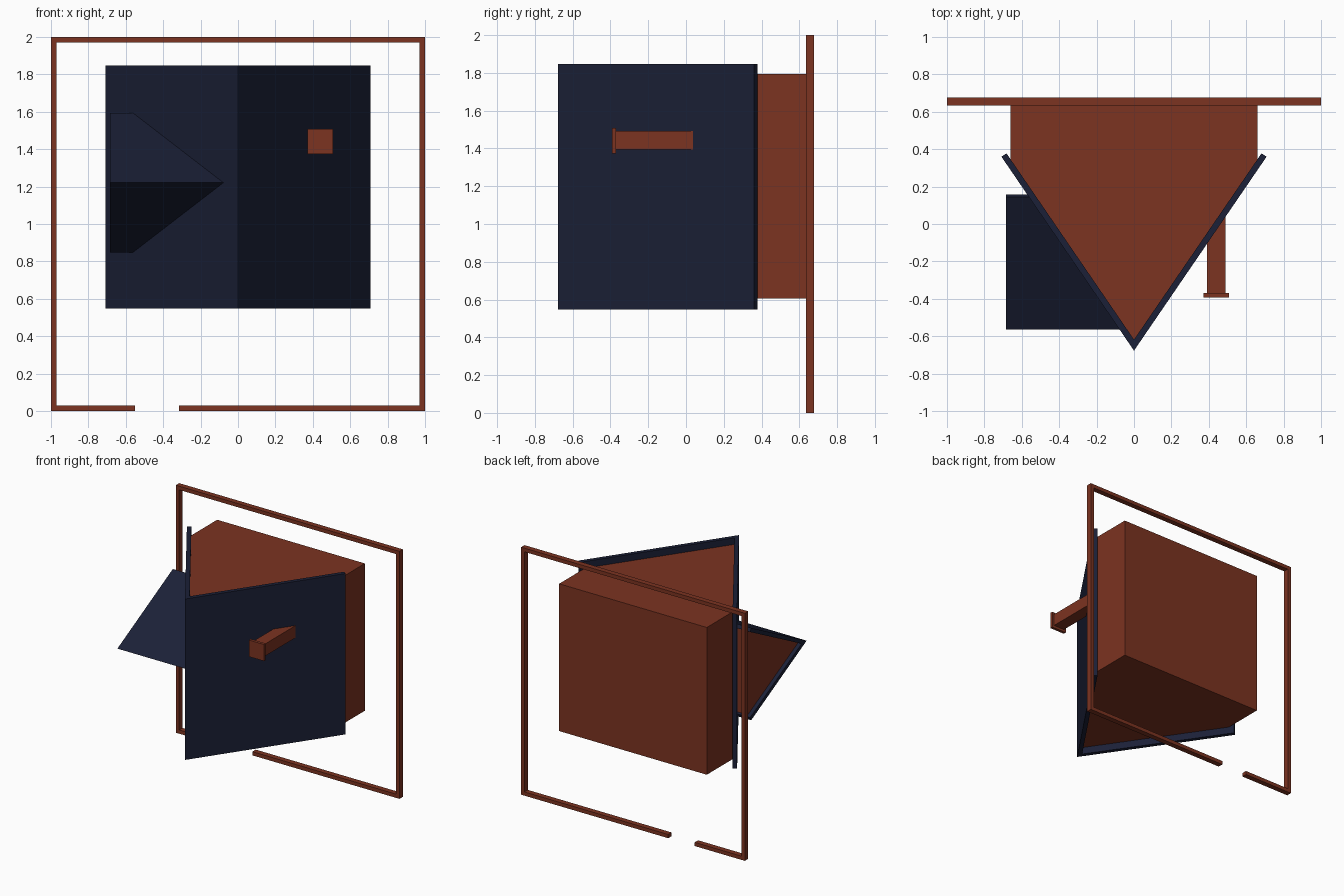
import bpy, bmesh
from mathutils import Vector

if "Cube" in bpy.data.objects:
    bpy.data.objects.remove(bpy.data.objects["Cube"])


def material(name, rgb):
    m = bpy.data.materials.new(name)
    m.diffuse_color = (*rgb, 1)
    m.use_nodes = True
    m.node_tree.nodes["Principled BSDF"].inputs["Base Color"].default_value = m.diffuse_color
    return m


BROWN = material("brown_wood", (0.2, 0.033, 0.015))
NAVY = material("navy_roof", (0.011, 0.0145, 0.038))


def prism(name, pts, axis, lo, hi, mat, trim=None):
    """Extrude a 2D profile along x (profile y,z) or z (profile x,y)."""
    def place(a, b, t):
        return (t, a, b) if axis == "x" else (a, b, t)
    bm = bmesh.new()
    face = bm.faces.new([bm.verts.new(place(a, b, lo)) for a, b in pts])
    ext = bmesh.ops.extrude_face_region(bm, geom=[face])
    verts = [v for v in ext["geom"] if isinstance(v, bmesh.types.BMVert)]
    bmesh.ops.translate(bm, verts=verts, vec=place(0, 0, hi - lo))
    if trim:  # cut away what lies behind the main roof slope
        point, normal = trim
        bmesh.ops.bisect_plane(bm, geom=bm.verts[:] + bm.edges[:] + bm.faces[:],
                               plane_co=point, plane_no=normal, clear_outer=True)
        bmesh.ops.holes_fill(bm, edges=[e for e in bm.edges if e.is_boundary])
    bmesh.ops.recalc_face_normals(bm, faces=bm.faces[:])
    me = bpy.data.meshes.new(name)
    bm.to_mesh(me)
    bm.free()
    me.materials.append(mat)
    ob = bpy.data.objects.new(name, me)
    bpy.context.collection.objects.link(ob)
    return ob


def box(name, x, y, z, mat, trim=None):
    return prism(name, [(x[0], y[0]), (x[1], y[0]), (x[1], y[1]), (x[0], y[1])],
                 "z", z[0], z[1], mat, trim)


# Back frame with a gap in the bottom rail
FY = (0.634, 0.677)
T = 0.03
box("frame_top", (-1, 1), FY, (2 - T, 2), BROWN)
box("frame_left", (-1, -1 + T), FY, (0, 2 - T), BROWN)
box("frame_right", (1 - T, 1), FY, (0, 2 - T), BROWN)
box("frame_bottom_left", (-1 + T, -0.552), FY, (0, T), BROWN)
box("frame_bottom_right", (-0.315, 1 - T), FY, (0, T), BROWN)

# House body, flush with the back of the frame, its gable fitting inside the roof
prism("house_body", [(-0.66, 0.677), (-0.66, 0.345), (0, -0.618),
                     (0.66, 0.345), (0.66, 0.677)], "z", 0.605, 1.795, BROWN)

# Main roof slopes, mirrored
for side, s in (("left", -1), ("right", 1)):
    prism("roof_" + side, [(0, -0.677), (s * 0.709, 0.36), (s * 0.682, 0.378),
                           (0, -0.618)], "z", 0.548, 1.848, NAVY)

# Planes inside the roof slopes, where attached parts end
left_cut = (Vector((0, -0.65, 0)), Vector((1.03, 0.706, 0)).normalized())
right_cut = (Vector((0, -0.65, 0)), Vector((-1.03, 0.706, 0)).normalized())

# Dormer: two slopes and a recessed gable
RZ = 1.221
for side, s in (("lower", -1), ("upper", 1)):
    prism("dormer_roof_" + side,
          [(-0.563, RZ), (0.145, RZ + s * 0.373), (0.159, RZ + s * 0.346),
           (-0.499, RZ)], "x", -0.684, 0, NAVY, left_cut)
prism("dormer_body", [(-0.499, RZ), (0.145, RZ + 0.338), (0.145, RZ - 0.338)],
      "x", -0.653, 0, BROWN, left_cut)

# Chimney and its cap
box("chimney", (0.39, 0.489), (-0.372, 0.2), (1.394, 1.492), BROWN, right_cut)
box("chimney_cap", (0.372, 0.507), (-0.393, -0.37), (1.374, 1.508), BROWN)
